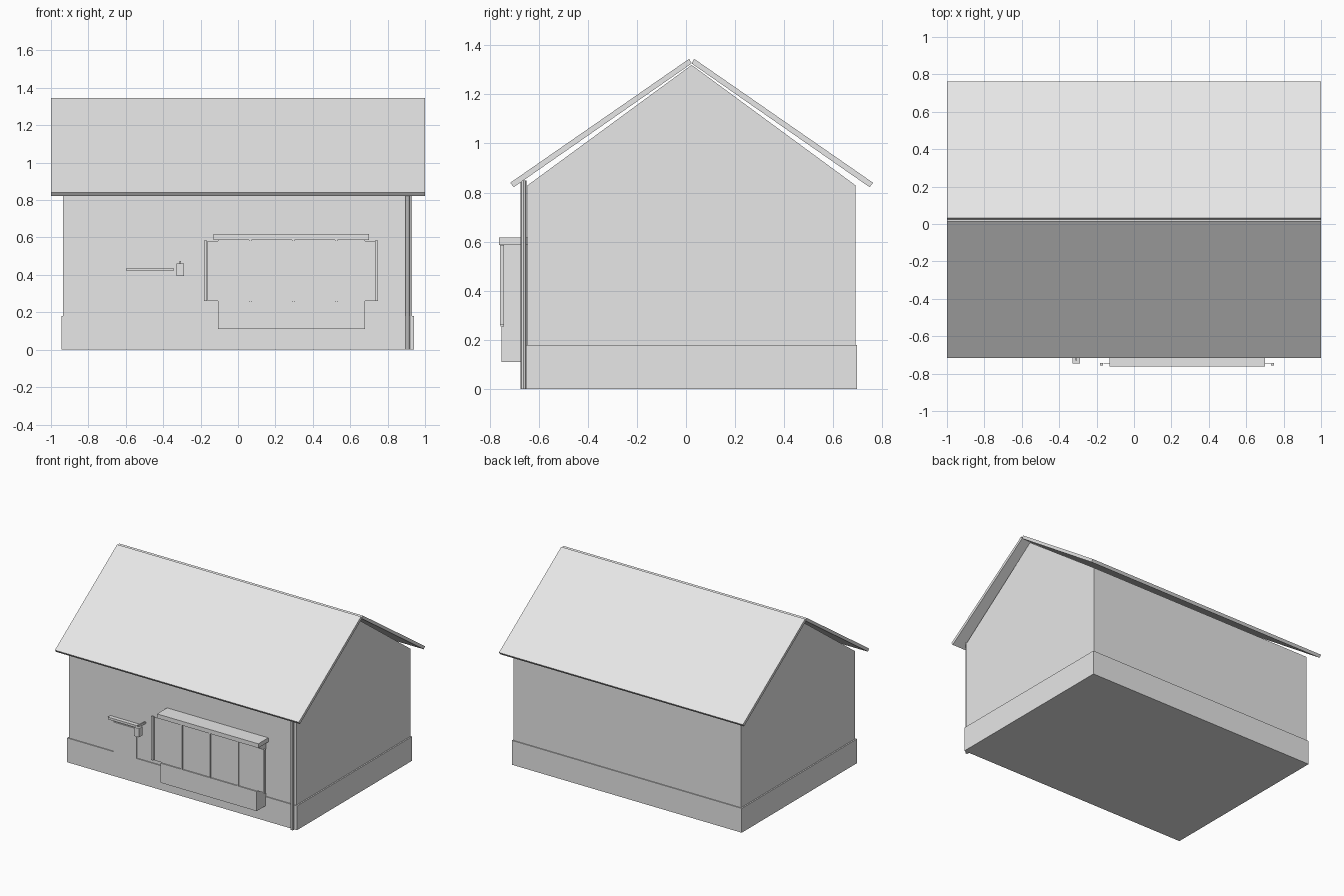
import bpy, bmesh, math

if "Cube" in bpy.data.objects:
    bpy.data.objects.remove(bpy.data.objects["Cube"])

grey = bpy.data.materials.new("plain grey")
grey.diffuse_color = (0.8, 0.8, 0.8, 1)
grey.use_nodes = True
grey.node_tree.nodes["Principled BSDF"].inputs["Base Color"].default_value = grey.diffuse_color


def finish(name, bm):
    bmesh.ops.recalc_face_normals(bm, faces=bm.faces)
    mesh = bpy.data.meshes.new(name)
    bm.to_mesh(mesh)
    bm.free()
    mesh.materials.append(grey)
    obj = bpy.data.objects.new(name, mesh)
    bpy.context.collection.objects.link(obj)
    return obj


def extrude_x(name, profile, x0, x1):
    """Extrude a closed (y, z) profile along x."""
    bm = bmesh.new()
    face = bm.faces.new([bm.verts.new((x0, y, z)) for y, z in profile])
    ext = bmesh.ops.extrude_face_region(bm, geom=[face])
    verts = [v for v in ext["geom"] if isinstance(v, bmesh.types.BMVert)]
    bmesh.ops.translate(bm, verts=verts, vec=(x1 - x0, 0, 0))
    return finish(name, bm)


def box(name, x0, x1, y0, y1, z0, z1):
    return extrude_x(name, [(y0, z0), (y1, z0), (y1, z1), (y0, z1)], x0, x1)


RIDGE = 0.023
WALL = -0.645

# House body and plinth
extrude_x("gabled_walls", [(WALL, 0.01), (0.69, 0.01), (0.69, 0.83),
                           (RIDGE, 1.32), (WALL, 0.83)], -0.935, 0.93)
box("plinth", -0.945, 0.94, -0.652, 0.697, 0, 0.18)

# Two roof slabs mirrored about the ridge, leaving a small notch on top
for side, name in ((-1, "front_roof"), (1, "back_roof")):
    slab = [(0.010, 1.345), (0.739, 0.84), (0.725, 0.822), (0.0, 1.326)]
    extrude_x(name, [(RIDGE + side * d, z) for d, z in slab], -1, 1)

# Downpipe on the front right corner
bm = bmesh.new()
bmesh.ops.create_cone(bm, cap_ends=True, segments=8, radius1=0.012,
                      radius2=0.012, depth=0.85)
bmesh.ops.translate(bm, verts=bm.verts, vec=(0.908, -0.662, 0.425))
finish("downpipe", bm)

# Door with a narrow ledge over it
box("door", -0.565, -0.375, -0.652, -0.63, 0.02, 0.40)
box("door_ledge", -0.595, -0.345, -0.675, -0.63, 0.42, 0.437)

# Lantern on a bracket
box("lantern", -0.33, -0.29, -0.747, -0.703, 0.395, 0.46)
extrude_x("lantern_bracket", [(-0.73, 0.455), (-0.64, 0.455), (-0.64, 0.467),
                              (-0.71, 0.475), (-0.73, 0.475)], -0.314, -0.304)

# Bay window: base, core, glazing, canopy
box("bay_base", -0.108, 0.68, -0.752, -0.63, 0.11, 0.255)
box("bay_core", -0.108, 0.68, -0.744, -0.63, 0.255, 0.59)
box("bay_canopy", -0.13, 0.70, -0.762, -0.63, 0.587, 0.618)
edges = [-0.165, 0.065, 0.295, 0.525, 0.735]
for i, (a, b) in enumerate(zip(edges, edges[1:])):
    box(f"window_panel_{i + 1}", a + 0.003, b - 0.003, -0.748, -0.745, 0.26, 0.58)
for i, x in enumerate(edges[1:-1]):
    box(f"window_mullion_{i + 1}", x - 0.006, x + 0.006, -0.755, -0.742, 0.255, 0.588)
for x, name in ((-0.175, "left_window_post"), (0.741, "right_window_post")):
    box(name, x - 0.008, x + 0.008, -0.757, -0.742, 0.26, 0.585)
